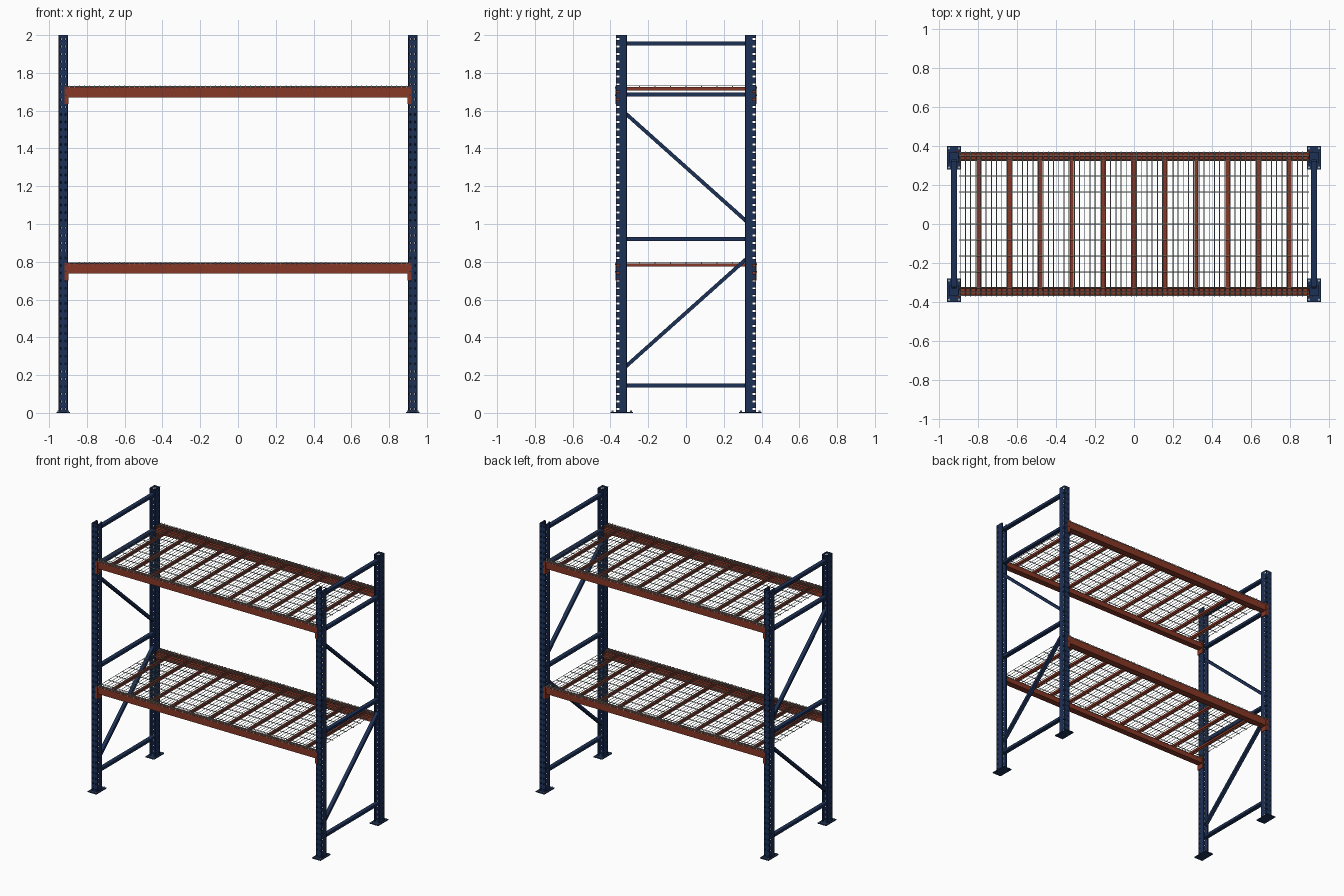
import bpy, bmesh, math
from mathutils import Vector, Matrix

cube = bpy.data.objects.get("Cube")
if cube:
    bpy.data.objects.remove(cube, do_unlink=True)


def material(name, rgb):
    m = bpy.data.materials.new(name)
    m.use_nodes = True
    m.diffuse_color = (*rgb, 1)
    m.node_tree.nodes["Principled BSDF"].inputs["Base Color"].default_value = (*rgb, 1)
    return m


BLUE = material("navy steel", (0.012, 0.03, 0.092))
ORANGE = material("rust orange steel", (0.24, 0.038, 0.019))
ZINC = material("galvanised grey", (0.36, 0.42, 0.41))


def finish(name, bm, mat):
    me = bpy.data.meshes.new(name)
    bmesh.ops.recalc_face_normals(bm, faces=bm.faces)
    bm.to_mesh(me)
    bm.free()
    me.materials.append(mat)
    ob = bpy.data.objects.new(name, me)
    bpy.context.collection.objects.link(ob)
    return ob


def add_box(bm, lo, hi):
    lo, hi = Vector(lo), Vector(hi)
    mat = Matrix.Translation((lo + hi) / 2) @ Matrix.Diagonal((*(hi - lo), 1))
    bmesh.ops.create_cube(bm, size=1, matrix=mat)


def add_bar(bm, a, b, width, depth):
    """Box running from a to b in a plane of constant x."""
    a, b = Vector(a), Vector(b)
    d = b - a
    turn = Matrix.Rotation(math.atan2(d.z, d.y), 4, 'X')
    size = Matrix.Diagonal((width, d.length, depth, 1))
    bmesh.ops.create_cube(bm, size=1, matrix=Matrix.Translation((a + b) / 2) @ turn @ size)


def add_bolt(bm, pos, r, h, axis):
    turn = Matrix.Rotation(math.pi / 2, 4, 'X') if axis == 'Y' else Matrix()
    bmesh.ops.create_cone(bm, cap_ends=True, segments=6, radius1=r, radius2=r, depth=h,
                          matrix=Matrix.Translation(pos) @ turn)


def add_prism(bm, section, x0, x1):
    """Extrude a y-z section along x."""
    a, b = [[bm.verts.new((x, y, z)) for y, z in section] for x in (x0, x1)]
    bm.faces.new(a)
    bm.faces.new(b)
    for i in range(len(section)):
        bm.faces.new((a[i - 1], a[i], b[i], b[i - 1]))


POST_X, OUT_Y, HEIGHT = 0.925, 0.369, 2.0
DECKS = (0.79, 1.724)
CORNERS = [(sx, sy, f"{fb}_{lr}") for sx, lr in ((1, "left"), (-1, "right"))
           for sy, fb in ((-1, "front"), (1, "back"))]

# Perforated open channel posts: half profile (x, distance inward), mirrored
half = [(0.006, 0), (0.01, 0), (0.015, 0), (0.023, 0), (0.023, 0.016),
        (0.023, 0.022), (0.023, 0.054), (0.013, 0.054)]
profile = [(-x, v) for x, v in reversed(half)] + half
PITCH, HOLE = 0.04, 0.01
levels = [0]
for i in range(int(HEIGHT / PITCH)):
    levels += [i * PITCH + 0.015, i * PITCH + 0.015 + HOLE]
levels.append(HEIGHT)
hole_cols = {3, 5, 9, 11}

for sx, sy, tag in CORNERS:
    bm = bmesh.new()
    rows = [[bm.verts.new((sx * (POST_X + x), sy * (OUT_Y - v), z)) for x, v in profile]
            for z in levels]
    for r in range(len(rows) - 1):
        for c in range(len(profile) - 1):
            if r % 2 == 1 and c in hole_cols:
                continue
            bm.faces.new((rows[r][c], rows[r][c + 1], rows[r + 1][c + 1], rows[r + 1][c]))
    post = finish(f"{tag}_post", bm, BLUE)
    wall = post.modifiers.new("wall", 'SOLIDIFY')
    wall.thickness, wall.offset = 0.003, 0

    # Foot plate with anchor bolts
    bm = bmesh.new()
    cy = sy * 0.34
    add_box(bm, (sx * POST_X - 0.036, cy - 0.06, 0), (sx * POST_X + 0.036, cy + 0.06, 0.006))
    finish(f"{tag}_foot_plate", bm, BLUE)
    bm = bmesh.new()
    for dx in (-0.025, 0.025):
        for dy in (-0.049, 0.049):
            add_bolt(bm, (sx * POST_X + dx, cy + dy, 0.008), 0.006, 0.008, 'Z')
    finish(f"{tag}_anchor_bolts", bm, ZINC)

# Side frame bracing
for sx, lr in ((1, "left"), (-1, "right")):
    x = sx * POST_X
    bm = bmesh.new()
    for z in (0.145, 0.92, 1.685, 1.955):
        add_bar(bm, (x, -0.325, z), (x, 0.325, z), 0.03, 0.02)
    finish(f"{lr}_horizontal_braces", bm, BLUE)
    bm = bmesh.new()
    add_bar(bm, (x, -0.325, 0.24), (x, 0.325, 0.82), 0.026, 0.02)
    add_bar(bm, (x, -0.325, 1.59), (x, 0.325, 1.01), 0.026, 0.02)
    finish(f"{lr}_diagonal_braces", bm, BLUE)


def wire_object(name, paths, radius):
    cu = bpy.data.curves.new(name, 'CURVE')
    cu.dimensions = '3D'
    cu.bevel_depth, cu.bevel_resolution = radius, 1
    cu.use_fill_caps = True
    for path in paths:
        sp = cu.splines.new('POLY')
        sp.points.add(len(path) - 1)
        for p, co in zip(sp.points, path):
            p.co = (*co, 1)
    cu.materials.append(ZINC)
    bpy.context.collection.objects.link(bpy.data.objects.new(name, cu))


for level, top in zip(("lower", "upper"), DECKS):
    for sy, fb in ((-1, "front"), (1, "back")):
        # Step beam
        step = [(0.369, top - 0.053), (0.369, top), (0.345, top), (0.345, top - 0.016),
                (0.323, top - 0.016), (0.323, top - 0.053)]
        bm = bmesh.new()
        add_prism(bm, [(sy * y, z) for y, z in step], -0.901, 0.901)
        finish(f"{level}_{fb}_beam", bm, ORANGE)

        # Angle brackets hooked on the posts
        bm = bmesh.new()
        pins = bmesh.new()
        for sx in (-1, 1):
            for x0, x1, y0, y1 in ((0.898, 0.918, 0.370, 0.374), (0.897, 0.901, 0.320, 0.374)):
                xs = sorted((sx * x0, sx * x1))
                ys = sorted((sy * y0, sy * y1))
                add_box(bm, (xs[0], ys[0], top - 0.09), (xs[1], ys[1], top + 0.004))
            for dz in (-0.003, -0.042):
                add_bolt(pins, (sx * 0.912, sy * 0.374, top + dz), 0.004, 0.005, 'Y')
        finish(f"{level}_{fb}_brackets", bm, ORANGE)
        finish(f"{level}_{fb}_bracket_pins", pins, BLUE)

    # Deck support channels, open underneath
    bm = bmesh.new()
    for i in range(-5, 6):
        x = i * 0.16
        add_box(bm, (x - 0.01, -0.344, top - 0.004), (x + 0.01, 0.344, top))
        for s in (-1, 1):
            add_box(bm, (x + s * 0.008 - 0.002, -0.344, top - 0.016),
                    (x + s * 0.008 + 0.002, 0.344, top - 0.003))
    finish(f"{level}_deck_supports", bm, ORANGE)

    # Wire mesh deck with ends bent down over the beams
    zc, end = top + 0.008, top - 0.005
    cross = []
    for i in range(-34, 34):
        x = (i + 0.5) * 0.16 / 6
        cross.append([(x, -0.371, end), (x, -0.371, zc), (x, 0.371, zc), (x, 0.371, end)])
    wire_object(f"{level}_deck_cross_wires", cross, 0.0023)
    ys = [i * 0.082 for i in range(-3, 4)] + [s * y for s in (-1, 1) for y in (0.328, 0.35, 0.368)]
    wire_object(f"{level}_deck_long_wires",
                [[(-0.9, y, top + 0.004), (0.9, y, top + 0.004)] for y in ys], 0.0025)
